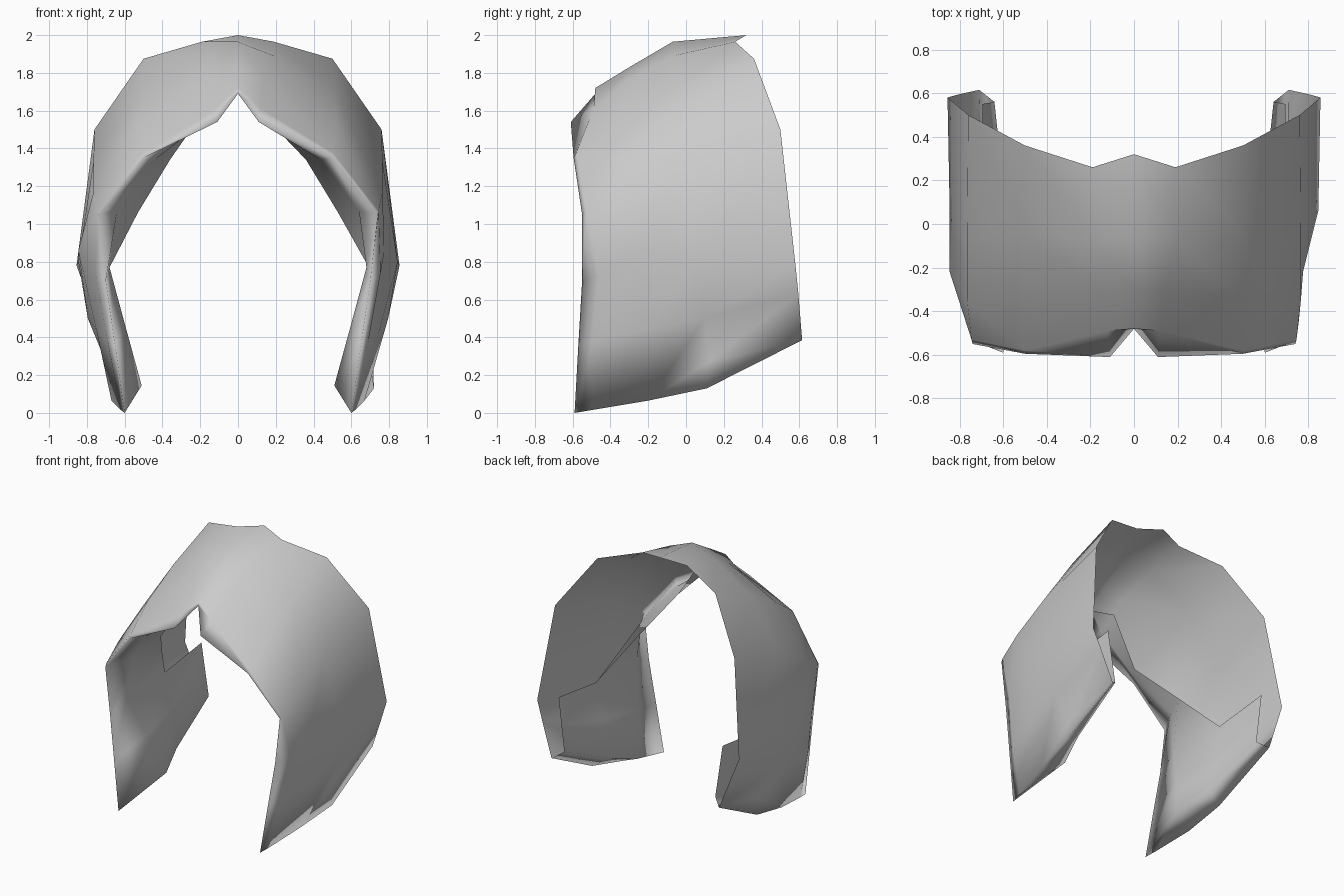
import bpy, bmesh

cube = bpy.data.objects.get("Cube")
if cube:
    bpy.data.objects.remove(cube, do_unlink=True)

# Single matte grey
grey = bpy.data.materials.new("light grey")
grey.use_nodes = True
colour = (0.6, 0.6, 0.6, 1)
grey.diffuse_color = colour
grey.node_tree.nodes["Principled BSDF"].inputs["Base Color"].default_value = colour

# Outer shell cross-sections from the crown down: back, middle, front, crease, rim.
# The last section is a small lip along the bottom hem.
TEMPLE = (.82, -.22, .86)
HEM = (.72, .11, .13)
HEM_FRONT = (.67, -.20, .065)
OUTER = [
    [(0, .32, 2), (0, -.07, 1.965), (0, -.30, 1.83), (0, -.48, 1.72), (0, -.48, 1.69)],
    [(.19, .26, 1.965), (.19, -.07, 1.89), (.14, -.31, 1.76), (.12, -.49, 1.61), (.11, -.61, 1.54)],
    [(.50, .36, 1.875), (.51, -.05, 1.71), (.52, -.35, 1.54), (.50, -.58, 1.38), (.50, -.595, 1.35)],
    [(.76, .50, 1.50), (.765, -.05, 1.33), (.765, -.35, 1.17), (.745, -.53, 1.07), (.74, -.55, 1.05)],
    [(.855, .58, .78), (.845, .06, .80), TEMPLE, (.755, -.45, .74), (.70, -.55, .70)],
    [(.80, .595, .63), (.795, .10, .50), (.75, -.22, .44), (.69, -.49, .38), (.651, -.57, .36)],
    [(.71, .615, .385), (.70, .12, .27), HEM_FRONT, (.62, -.50, .015), (.60, -.59, 0)],
    [(.71, .615, .385), HEM, HEM_FRONT, (.62, -.50, .015), (.60, -.59, 0)],
]

# Inner lining, starting at the rim: fold, inner edge
LINING = [
    [(0, -.48, 1.69), (0, -.45, 1.69)],
    [(.12, -.50, 1.59), (.13, -.37, 1.67)],
    [(.44, -.51, 1.34), (.36, -.42, 1.34)],
    [(.64, -.37, 1.07), (.53, -.16, 1.06)],
    [(.68, -.38, .77), (.69, .10, .775)],
    [(.595, -.26, .455), (.64, .10, .50)],
    [(.51, -.14, .145), (.59, .10, .22)],
]
LINING_BACK = [(.695, .55, .83), (.668, .555, .63), (.64, .56, .43)]

# Points that sit differently on the two sides: (right-hand +x, left-hand -x)
UNEVEN = {TEMPLE: (.775, -.845), HEM: (.72, -.68)}


def build_side(bm, side):
    def place(p):
        x = UNEVEN[p][0 if side > 0 else 1] if p in UNEVEN else side * p[0]
        return bm.verts.new((x, p[1], p[2]))

    def face(points):
        pts = list(dict.fromkeys(points))
        if len(pts) < 3:
            return
        if side < 0:
            pts.reverse()
        bm.faces.new([place(p) for p in pts])

    def skin(rows):
        for a, b in zip(rows, rows[1:]):
            for i in range(len(a) - 1):
                face([a[i], a[i + 1], b[i + 1], b[i]])

    skin(OUTER)
    rims = [row[-1] for row in OUTER[:-1]]
    skin([[rim] + row for rim, row in zip(rims, LINING)])
    # Rear part of the lining
    skin([[row[-1], rear] for row, rear in zip(LINING[4:], LINING_BACK)])
    # Underside joining the shell to the lining
    back, mid, front, crease, tip = OUTER[-1]
    fold, inner = LINING[-1]
    face([tip, fold, crease])
    face([crease, fold, front])
    face([front, fold, inner, mid])
    face([mid, inner, LINING_BACK[-1], back])


bm = bmesh.new()
for side in (1, -1):
    build_side(bm, side)
bmesh.ops.remove_doubles(bm, verts=bm.verts, dist=0.001)
bmesh.ops.recalc_face_normals(bm, faces=bm.faces)

mesh = bpy.data.meshes.new("hair_shell")
bm.to_mesh(mesh)
bm.free()
mesh.materials.append(grey)
shell = bpy.data.objects.new("hair_shell", mesh)
bpy.context.collection.objects.link(shell)

# Smooth shading across every fold
bpy.ops.object.select_all(action='DESELECT')
shell.select_set(True)
bpy.context.view_layer.objects.active = shell
bpy.ops.object.shade_smooth()
